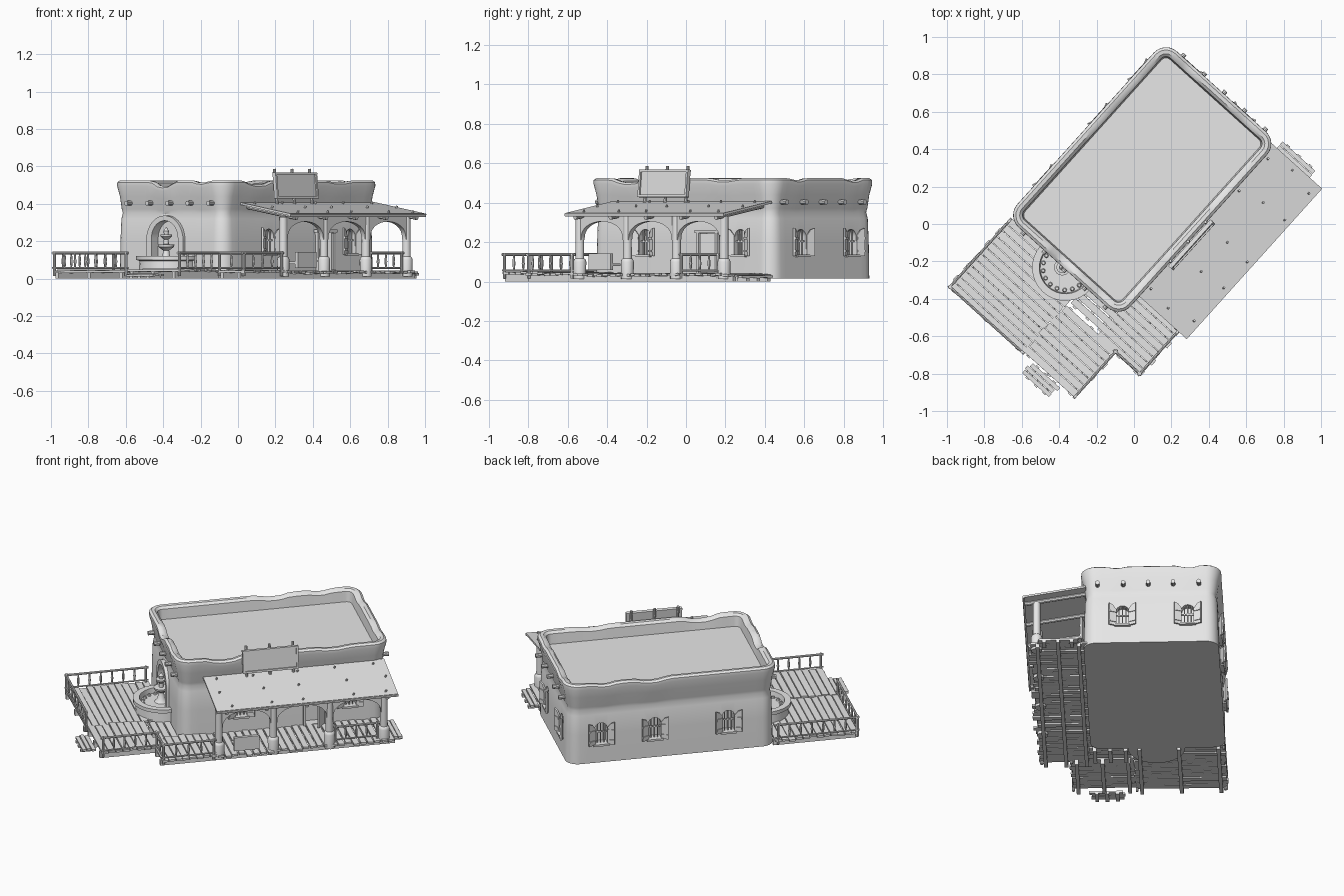
import bpy, bmesh, math, random
from mathutils import Matrix, Vector, Euler

if "Cube" in bpy.data.objects:
    bpy.data.objects.remove(bpy.data.objects["Cube"])
random.seed(4)
PLACE = Matrix.Translation((0.044, 0.238, 0)) @ Matrix.Rotation(math.radians(48), 4, 'Z')
clay = bpy.data.materials.new("pale_grey_clay")
clay.use_nodes = True
clay.diffuse_color = (0.8, 0.8, 0.8, 1)
clay.node_tree.nodes["Principled BSDF"].inputs["Base Color"].default_value = (0.8, 0.8, 0.8, 1)
made = []


class Part:
    """Collects simple solids into one named object."""
    def __init__(self, name):
        self.name, self.bm, self.frame = name, bmesh.new(), Matrix()

    def box(self, centre, size, rot=(0, 0, 0)):
        m = Matrix.Translation(centre) @ Euler(rot).to_matrix().to_4x4() @ Matrix.Diagonal((*size, 1))
        bmesh.ops.create_cube(self.bm, size=1, matrix=self.frame @ m)

    def rod(self, a, b, r, r2=None, n=8):
        a, b = Vector(a), Vector(b)
        d = b - a
        m = Matrix.Translation((a + b) / 2) @ d.to_track_quat('Z', 'Y').to_matrix().to_4x4()
        bmesh.ops.create_cone(self.bm, cap_ends=True, segments=n, radius1=r,
                              radius2=r if r2 is None else r2, depth=d.length, matrix=self.frame @ m)

    def rings(self, rings, caps=True):
        rows = [[self.bm.verts.new(self.frame @ Vector(p)) for p in ring] for ring in rings]
        for lo, hi in zip(rows, rows[1:]):
            for i in range(len(lo)):
                self.bm.faces.new((lo[i - 1], lo[i], hi[i], hi[i - 1]))
        if caps:
            self.bm.faces.new(rows[0])
            self.bm.faces.new(rows[-1])

    def prism(self, outline, y0, y1):
        self.rings([[(x, y, z) for x, z in outline] for y in (y0, y1)])

    def lathe(self, profile, x, y, n=24):
        ang = [2 * math.pi * i / n for i in range(n)]
        self.rings([[(x + r * math.cos(a), y + r * math.sin(a), z) for a in ang] for r, z in profile])

    def done(self):
        bmesh.ops.recalc_face_normals(self.bm, faces=self.bm.faces)
        me = bpy.data.meshes.new(self.name)
        self.bm.to_mesh(me)
        self.bm.free()
        me.materials.append(clay)
        ob = bpy.data.objects.new(self.name, me)
        ob.matrix_world = PLACE
        bpy.context.collection.objects.link(ob)
        made.append(ob)
        return ob


def arch(w, z0, z1, n=12):
    r = w / 2
    arc = [(r * math.cos(math.pi * i / n), z1 - r + r * math.sin(math.pi * i / n)) for i in range(n + 1)]
    return [(-r, z0), (r, z0)] + arc


def wall_frame(x, y, turn):
    return Matrix.Translation((x, y, 0)) @ Matrix.Rotation(math.radians(turn), 4, 'Z')


# adobe walls; worn dips in the parapet are (x, y, depth, width)
dips = [(-0.61, 0.03, 0.03, 0.07), (-0.61, -0.24, 0.012, 0.05), (-0.35, -0.39, 0.022, 0.09), (0.3, -0.39, 0.01, 0.08),
        (0.12, 0.39, 0.016, 0.08), (0.4, 0.39, 0.012, 0.06), (0.61, 0.22, 0.014, 0.05), (0.61, -0.2, 0.01, 0.05)]


def outline(r, z, wave):
    A, B, pts = 0.545, 0.32, []
    corners = [(A, B), (-A, B), (-A, -B), (A, -B)]
    for k, (cx, cy) in enumerate(corners):
        for i in range(7):
            a = math.pi / 2 * (k + i / 6)
            pts.append((cx + r * math.cos(a), cy + r * math.sin(a)))
        nx, ny = corners[(k + 1) % 4]
        a, n = math.pi / 2 * (k + 1), 26 if k % 2 == 0 else 18
        for i in range(1, n):
            pts.append((cx + (nx - cx) * i / n + r * math.cos(a), cy + (ny - cy) * i / n + r * math.sin(a)))
    dip = lambda x, y: sum(d * math.exp(-(((x - u) ** 2 + (y - v) ** 2) / w ** 2) ** 2) for u, v, d, w in dips)
    return [(x, y, z - wave * dip(x, y)) for x, y in pts]


walls = Part("adobe_walls")
walls.rings([outline(0.073 + o, z, w) for z, o, w in
             [(0.015, 0, 0), (0.2, -0.003, 0), (0.32, -0.008, 0), (0.352, -0.016, 0.2), (0.372, -0.01, 0.3),
              (0.44, 0, 0.4), (0.495, 0.015, 0.9), (0.515, 0.014, 1), (0.525, 0, 1), (0.523, -0.02, 1),
              (0.51, -0.035, 0.9), (0.447, -0.042, 0)]])
walls = walls.done()

windows = [(-0.25, -0.391, 0), (0.40, -0.391, 0), (0.616, -0.165, 90), (0.616, 0.215, 90),
           (0.42, 0.391, 180), (0.10, 0.391, 180), (-0.34, 0.391, 180)]
cut = Part("opening_cutter")
for w in windows:
    cut.frame = wall_frame(*w)
    cut.prism(arch(0.075, 0.135, 0.265), -0.05, 0.045)
cut.frame = wall_frame(0.19, -0.391, 0)
cut.prism([(-0.06, 0.04), (0.06, 0.04), (0.06, 0.25), (-0.06, 0.25)], -0.05, 0.05)
cut.frame = wall_frame(-0.616, 0.02, -90)
cut.prism(arch(0.19, 0.08, 0.31, 20), -0.05, 0.04)
cut = cut.done()
made.remove(cut)
cut.hide_render = True
mod = walls.modifiers.new("openings", 'BOOLEAN')
mod.object, mod.operation, mod.solver = cut, 'DIFFERENCE', 'EXACT'
bpy.context.view_layer.objects.active = walls
bpy.ops.object.modifier_apply(modifier=mod.name)
bpy.data.objects.remove(cut)

# windows: bars, sills and open shutters
win = Part("shuttered_windows")
for w in windows:
    base = wall_frame(*w)
    win.frame = base
    win.box((0, -0.004, 0.13), (0.095, 0.03, 0.012))
    win.box((0, 0.015, 0.205), (0.075, 0.006, 0.008))
    for x in (-0.02, 0, 0.02):
        win.rod((x, 0.015, 0.135), (x, 0.015, 0.26), 0.004, n=6)
    for s in (-1, 1):
        win.frame = base @ Matrix.Translation((s * 0.037, -0.003, 0)) @ Matrix.Rotation(-s * 0.4, 4, 'Z')
        win.prism([(0, 0.13), (s * 0.044, 0.13), (s * 0.044, 0.272), (s * 0.02, 0.262), (0, 0.235)], -0.005, 0.005)
        for z in (0.155, 0.22):
            win.box((s * 0.022, -0.007, z), (0.042, 0.005, 0.012))
win.done()

door = Part("front_door")
door.frame = wall_frame(0.19, -0.391, 0)
for s in (-1, 1):
    door.box((s * 0.063, -0.004, 0.145), (0.014, 0.03, 0.21))
door.box((0, -0.004, 0.254), (0.16, 0.034, 0.016))
door.box((0.035, -0.035, 0.145), (0.1, 0.01, 0.2), (0, 0, 0.9))
door.done()

# roof beam ends
beams = Part("beam_ends")
for q in (0.28, 0.13, -0.015, -0.16, -0.31):
    for s in (-1, 1):
        beams.rod((s * 0.57, q, 0.405), (s * 0.65, q, 0.403), 0.013, n=10)
beams.done()

# wall niche and fountain
niche = Part("niche_surround")
niche.frame = wall_frame(-0.616, 0.02, -90)
outer, inner = arch(0.265, 0.07, 0.337, 20), arch(0.19, 0.07, 0.31, 20)
niche.rings([[(x, y, z) for x, z in o] for o, y in
             [(outer, 0.02), (outer, -0.014), (inner, -0.014), (inner, 0.02), (outer, 0.02)]], caps=False)
niche.done()
fountain = Part("tiered_fountain")
fountain.lathe([(0.165, 0.015), (0.16, 0.095), (0.178, 0.1), (0.178, 0.122), (0.14, 0.122), (0.135, 0.09)],
               -0.625, -0.01, 32)
fountain.lathe([(0.04, 0.09), (0.022, 0.11), (0.016, 0.15), (0.042, 0.17), (0.044, 0.182), (0.014, 0.184),
                (0.013, 0.21), (0.03, 0.225), (0.031, 0.235), (0.012, 0.237), (0.015, 0.255), (0.002, 0.275)],
               -0.635, 0.004, 16)
for i in range(9):
    a = math.pi * (0.5 + (i + 0.5) / 9)
    x, y = -0.625 + 0.12 * math.cos(a), -0.01 + 0.12 * math.sin(a)
    fountain.rod((x, y, 0.085), (x, y, 0.1), 0.014, 0.008)
fountain.done()


# plank decks on joists
def deck(name, p0, p1, q0, q1, z, step=0.042, jut=0.015, gap=0.004):
    d = Part(name)
    n = max(1, round((p1 - p0) / step))
    w = (p1 - p0) / n
    for i in range(n):
        a, b = q0 - random.uniform(0, jut), q1 + random.uniform(0, jut)
        d.box((p0 + (i + 0.5) * w, (a + b) / 2, z - 0.006 + random.uniform(-0.003, 0.003)),
              (w - gap, b - a, 0.012), (random.uniform(-0.012, 0.012), random.uniform(-0.05, 0.05), 0))
    for q in (q0 + 0.03, (q0 + q1) / 2, q1 - 0.03):
        d.box(((p0 + p1) / 2, q, (z - 0.012) / 2), (p1 - p0 + 0.01, 0.022, z - 0.012))
    d.done()


deck("side_deck", -1.12, -0.62, -0.14, 0.38, 0.045)
deck("corner_deck", -1.11, -0.77, -0.51, -0.15, 0.05)
deck("link_walkway", -0.75, -0.62, -0.4, -0.16, 0.04, gap=0.008)
deck("lower_porch_deck", -0.79, -0.46, -0.69, -0.39, 0.045)
deck("porch_deck", -0.46, 0.6, -0.69, -0.39, 0.04, jut=0.03, gap=0.008)
deck("side_steps", -1.2, -1.12, -0.405, -0.225, 0.025, 0.026)
deck("end_steps", 0.602, 0.655, -0.65, -0.43, 0.03, 0.026, 0.01)


# turned baluster railings
rail = Part("railings")


def railing(a, b, z=0.045):
    a, b = Vector((*a, z)), Vector((*b, z))
    up, d = Vector((0, 0, 1)), (b - a).normalized() * 0.015
    rail.rod(a - d + up * 0.092, b + d + up * 0.092, 0.007)
    rail.rod(a - d + up * 0.012, b + d + up * 0.012, 0.005, n=6)
    n = round((b - a).length / 0.07)
    for i in range(n + 1):
        p = a.lerp(b, i / n)
        if i in (0, n):
            rail.rod(p - up * 0.03, p + up * 0.1, 0.008)
        else:
            rail.rod(p + up * 0.012, p + up * 0.045, 0.004, 0.008, 6)
            rail.rod(p + up * 0.045, p + up * 0.092, 0.008, 0.004, 6)


for a, b in [((-1.115, -0.14), (-1.115, 0.375)), ((-1.11, 0.38), (-0.64, 0.38)), ((-1.1, -0.51), (-0.78, -0.51)),
             ((-0.78, -0.68), (-0.78, -0.51)), ((-0.78, -0.685), (-0.48, -0.685)), ((0.25, -0.667), (0.5, -0.667))]:
    railing(a, b)
rail.done()

# porch posts and arches
posts = Part("porch_posts_and_arches")
xs, Q = (-0.445, -0.12, 0.215, 0.54), -0.667
for x in xs:
    posts.lathe([(0.032, 0.012), (0.034, 0.1), (0.03, 0.112), (0.023, 0.118), (0.022, 0.33)], x, Q, 12)
for a, b in zip(xs, xs[1:]):
    m, h = (a + b) / 2, (b - a) / 2
    curve = [(m + (h - 0.02) * math.cos(math.pi * i / 16), 0.21 + 0.095 * math.sin(math.pi * i / 16) ** 0.8)
             for i in range(17)]
    posts.prism([(b, 0.21)] + curve + [(a, 0.21), (a, 0.332), (b, 0.332)], Q - 0.014, Q + 0.014)
posts.done()

bench = Part("porch_bench")
bench.box((-0.285, -0.685, 0.1), (0.15, 0.02, 0.085))
bench.box((-0.285, -0.65, 0.085), (0.15, 0.06, 0.012))
bench.done()

# sloping porch roof with pegs and rafters
roof = Part("porch_roof")
roof.frame = Matrix.Translation((0.066, -0.562, 0.372)) @ Matrix.Rotation(0.165, 4, 'X')
roof.box((0, 0, 0), (1.082, 0.37, 0.012))
roof.box((0, -0.182, -0.004), (1.085, 0.012, 0.014))
for i in range(5):
    x = -0.48 + i * 0.24
    roof.rod((x, -0.18, -0.018), (x, 0.18, -0.018), 0.012)
    for y in (-0.15, 0, 0.14):
        px = x + random.uniform(-0.04, 0.04)
        roof.rod((px, y, 0), (px + 0.006, y, 0.017), 0.006, n=6)
roof.done()

# roof sign board
sign = Part("sign_board")
sign.frame = Matrix.Translation((-0.083, -0.435, 0.423)) @ Matrix.Rotation(-0.1, 4, 'X')
sign.box((0, 0, 0.075), (0.32, 0.012, 0.125))
for s in (-1, 1):
    sign.box((s * 0.16, -0.003, 0.075), (0.012, 0.022, 0.14))
    sign.box((0, -0.003, 0.075 + s * 0.064), (0.335, 0.022, 0.012))
for x in (-0.14, 0, 0.14):
    sign.rod((x, 0.015, -0.04), (x, 0.015, 0.166), 0.008)
sign.done()

bpy.ops.object.select_all(action='DESELECT')
for ob in made:
    ob.select_set(True)
bpy.context.view_layer.objects.active = walls
bpy.ops.object.shade_smooth_by_angle(angle=math.radians(35))
